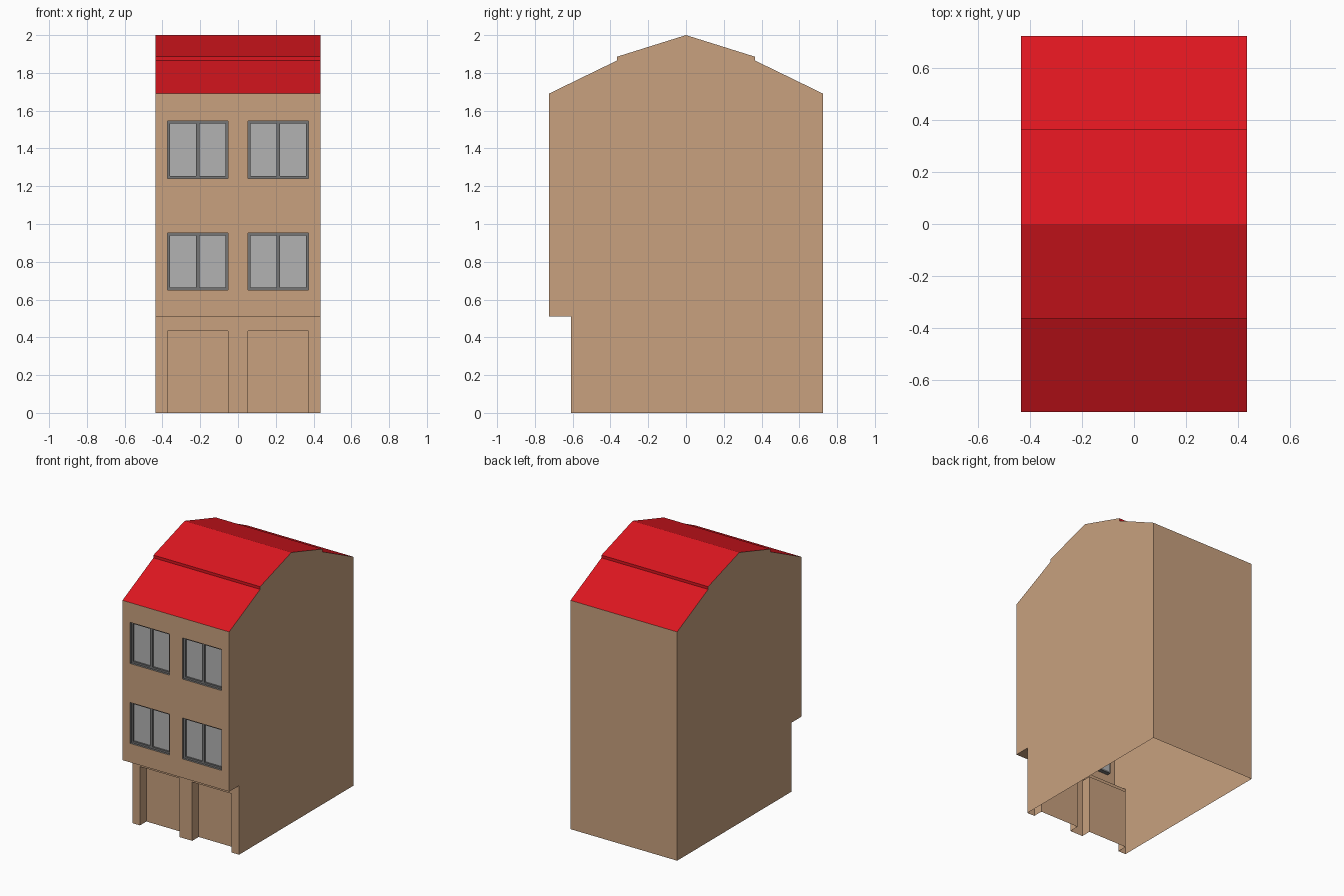
import bpy, bmesh
from mathutils import Vector

if "Cube" in bpy.data.objects:
    bpy.data.objects.remove(bpy.data.objects["Cube"])

W = 0.436                      # half width
YF, YB, YS = -0.726, 0.726, -0.61   # front, back, set-back shop front
Z1, ZE = 0.51, 1.69            # overhang height, eaves height
A, B = 0.053, 0.374            # opening edges either side of the centre
WINDOWS = [(0.65, 0.952), (1.24, 1.544)]
BAY_TOP, BAY_Y = 0.434, YS + 0.075


def material(name, rgb):
    m = bpy.data.materials.new(name)
    m.diffuse_color = (*rgb, 1)
    m.use_nodes = True
    m.node_tree.nodes["Principled BSDF"].inputs["Base Color"].default_value = m.diffuse_color
    return m


WALL = material("tan_wall", (0.58, 0.355, 0.21))
ROOF = material("red_roof", (0.72, 0.008, 0.014))
FRAME = material("dark_grey", (0.18, 0.18, 0.18))
GLASS = material("light_grey", (0.45, 0.45, 0.45))


def face(bm, pts, toward):
    """Add a flat face whose normal points toward the given direction."""
    f = bm.faces.new([bm.verts.new(p) for p in pts])
    f.normal_update()
    if f.normal.dot(Vector(toward)) < 0:
        f.normal_flip()


def front_face(bm, x0, x1, z0, z1, y):
    face(bm, [(x0, y, z0), (x1, y, z0), (x1, y, z1), (x0, y, z1)], (0, -1, 0))


def reveal(bm, x0, x1, z0, z1, y0, y1, sill=True):
    """Inward-facing sides of a recess."""
    cx, cz = (x0 + x1) / 2, (z0 + z1) / 2
    for x in (x0, x1):
        face(bm, [(x, y0, z0), (x, y1, z0), (x, y1, z1), (x, y0, z1)], (cx - x, 0, 0))
    for z in ((z0, z1) if sill else (z1,)):
        face(bm, [(x0, y0, z), (x1, y0, z), (x1, y1, z), (x0, y1, z)], (0, 0, cz - z))


def box(bm, x0, x1, y0, y1, z0, z1):
    ret = bmesh.ops.create_cube(bm, size=1)
    for v in ret["verts"]:
        v.co = ((x0 + x1) / 2 + v.co.x * (x1 - x0),
                (y0 + y1) / 2 + v.co.y * (y1 - y0),
                (z0 + z1) / 2 + v.co.z * (z1 - z0))


def finish(bm, name, mat):
    bmesh.ops.remove_doubles(bm, verts=bm.verts, dist=1e-5)
    me = bpy.data.meshes.new(name)
    bm.to_mesh(me)
    bm.free()
    me.materials.append(mat)
    ob = bpy.data.objects.new(name, me)
    bpy.context.collection.objects.link(ob)
    return ob


def pierced_wall(bm, y, zs, holes):
    """Front wall as a grid, leaving out the opening cells."""
    xs = [-W, -B, -A, A, B, W]
    for j in range(len(zs) - 1):
        if j in holes:
            for i in (0, 2, 4):
                front_face(bm, xs[i], xs[i + 1], zs[j], zs[j + 1], y)
        else:
            front_face(bm, -W, W, zs[j], zs[j + 1], y)


# Roof line from front eave to back eave, with a small step on each slope
half = [(YF, ZE), (-0.364, 1.866), (-0.364, 1.886)]
roof_line = half + [(0, 2.0)] + [(-y, z) for y, z in reversed(half)]

# Gable side walls, back wall and underside of the overhang (open base)
bm = bmesh.new()
outline = roof_line + [(YB, 0), (YS, 0), (YS, Z1), (YF, Z1)]
for s in (-1, 1):
    face(bm, [(s * W, y, z) for y, z in outline], (s, 0, 0))
face(bm, [(-W, YB, 0), (W, YB, 0), (W, YB, ZE), (-W, YB, ZE)], (0, 1, 0))
face(bm, [(-W, YF, Z1), (W, YF, Z1), (W, YS, Z1), (-W, YS, Z1)], (0, 0, -1))
finish(bm, "side_and_back_walls", WALL)

# Roof strips
bm = bmesh.new()
for (y0, z0), (y1, z1) in zip(roof_line, roof_line[1:]):
    face(bm, [(-W, y0, z0), (W, y0, z0), (W, y1, z1), (-W, y1, z1)], (0, y0 + y1, 1))
finish(bm, "roof", ROOF)

# Upper front wall with window openings
bm = bmesh.new()
zs = [Z1] + [z for w in WINDOWS for z in w] + [ZE]
pierced_wall(bm, YF, zs, (1, 3))
finish(bm, "upper_front_wall", WALL)

# Ground floor front with two recessed bays
bm = bmesh.new()
pierced_wall(bm, YS, [0, BAY_TOP, Z1], (0,))
for x0, x1 in ((-B, -A), (A, B)):
    reveal(bm, x0, x1, 0, BAY_TOP, YS, BAY_Y, sill=False)
    front_face(bm, x0, x1, 0, BAY_TOP, BAY_Y)
finish(bm, "ground_floor_front", WALL)

# Windows: recessed frame with a central mullion, and the panes behind it
T, M = 0.013, 0.01
YR, YP = YF + 0.016, YF + 0.03
for level, (z0, z1) in zip(("lower", "upper"), WINDOWS):
    for side, x0, x1 in (("left", -B, -A), ("right", A, B)):
        c = (x0 + x1) / 2
        bm = bmesh.new()
        reveal(bm, x0, x1, z0, z1, YF, YR)
        for a, b in ((x0, x0 + T), (c - M, c + M), (x1 - T, x1)):
            box(bm, a, b, YR, YP, z0, z1)
        for a, b in ((x0 + T, c - M), (c + M, x1 - T)):
            box(bm, a, b, YR, YP, z0, z0 + T)
            box(bm, a, b, YR, YP, z1 - T, z1)
        finish(bm, f"{level}_{side}_window_frame", FRAME)
        bm = bmesh.new()
        for a, b in ((x0 + T, c - M), (c + M, x1 - T)):
            front_face(bm, a, b, z0 + T, z1 - T, YP - 0.001)
        finish(bm, f"{level}_{side}_window_panes", GLASS)
